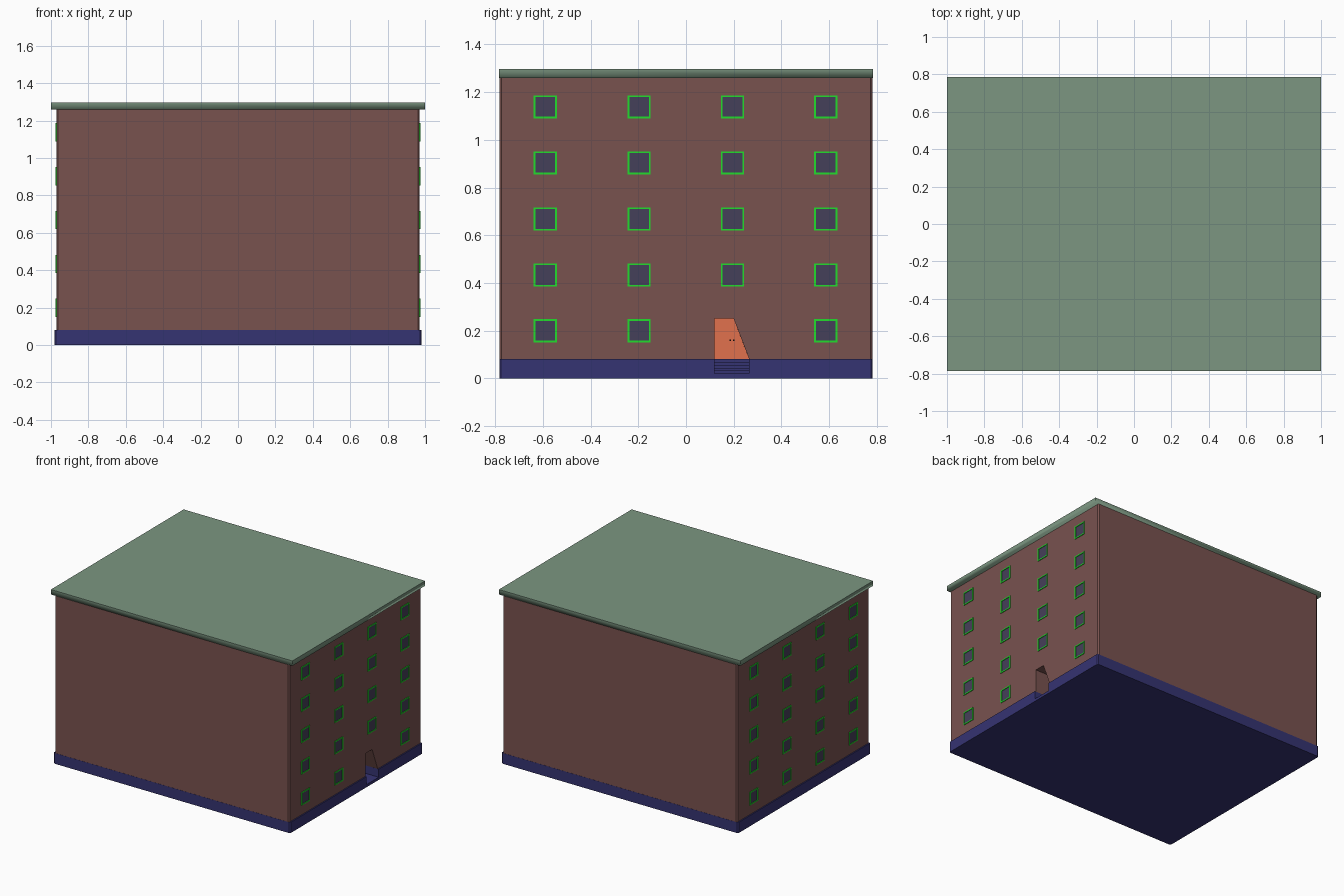
import bpy, bmesh

if "Cube" in bpy.data.objects:
    bpy.data.objects.remove(bpy.data.objects["Cube"])

def material(name, rgb):
    m = bpy.data.materials.new(name)
    m.diffuse_color = (*rgb, 1)
    m.use_nodes = True
    m.node_tree.nodes["Principled BSDF"].inputs["Base Color"].default_value = m.diffuse_color
    return m

BRICK = material("brick", (0.19, 0.085, 0.078))
NAVY = material("navy_plinth", (0.036, 0.033, 0.168))
ROOF = material("roof_green", (0.2, 0.305, 0.22))
GREEN = material("frame_green", (0.015, 0.73, 0.025))
GLASS = material("dark_glass", (0.06, 0.05, 0.10))
ORANGE = material("door_orange", (0.75, 0.165, 0.076))
BLACK = material("handle_dark", (0.03, 0.015, 0.01))

def finish(name, bm, mat):
    bmesh.ops.recalc_face_normals(bm, faces=bm.faces)
    me = bpy.data.meshes.new(name)
    bm.to_mesh(me)
    bm.free()
    if mat:
        me.materials.append(mat)
    ob = bpy.data.objects.new(name, me)
    bpy.context.collection.objects.link(ob)
    return ob

def add_box(bm, x0, x1, y0, y1, z0, z1):
    vs = bmesh.ops.create_cube(bm, size=1)["verts"]
    for v in vs:
        v.co = (x1 if v.co.x > 0 else x0,
                y1 if v.co.y > 0 else y0,
                z1 if v.co.z > 0 else z0)

def box(name, mat, *dims, chamfer=0):
    bm = bmesh.new()
    add_box(bm, *dims)
    if chamfer:  # cut the vertical corners
        edges = [e for e in bm.edges
                 if abs(e.verts[0].co.z - e.verts[1].co.z) > 0.01]
        bmesh.ops.bevel(bm, geom=edges, offset=chamfer, segments=1, affect='EDGES')
    return finish(name, bm, mat)

def prism(name, mat, yz, x0, x1):
    bm = bmesh.new()
    face = bm.faces.new([bm.verts.new((x0, y, z)) for y, z in yz])
    ext = bmesh.ops.extrude_face_region(bm, geom=[face])["geom"]
    for v in ext:
        if isinstance(v, bmesh.types.BMVert):
            v.co.x = x1
    return finish(name, bm, mat)

def cut(ob, cutter):
    mod = ob.modifiers.new("opening", 'BOOLEAN')
    mod.operation = 'DIFFERENCE'
    mod.solver = 'EXACT'
    mod.object = cutter
    cutter.hide_render = True
    cutter.hide_set(True)

# Main masses
DOOR_Y0, DOOR_Y1, DEPTH = 0.12, 0.265, 0.25
plinth = box("plinth", NAVY, -0.98, 0.98, -0.783, 0.783, 0, 0.08, chamfer=0.008)
walls = box("walls", BRICK, -0.971, 0.971, -0.782, 0.782, 0.08, 1.262, chamfer=0.008)
roof = box("roof_slab", ROOF, -1, 1, -0.785, 0.785, 1.26, 1.297)

# Roof rim is softly shaded below a crisp top edge
bm = bmesh.new()
bm.from_mesh(roof.data)
for f in bm.faces:
    f.smooth = f.normal.z < 0.5
for e in bm.edges:
    e.smooth = not all(v.co.z > 1.28 for v in e.verts) and \
        abs(e.verts[0].co.z - e.verts[1].co.z) < 0.01
bm.to_mesh(roof.data)
bm.free()

# Entrance recess with one slanted jamb, and stair notch in the plinth
back = 0.97 - DEPTH
cut(walls, prism("entrance_cutter", None,
                 [(DOOR_Y0, 0.06), (0.273, 0.06), (0.20, 0.25), (DOOR_Y0, 0.25)], back, 1.05))
cut(plinth, box("stair_cutter", None, back, 1.05, DOOR_Y0, DOOR_Y1, 0.02, 0.12))

# Entrance steps rising inside the recess
bm = bmesh.new()
STEPS = 5
for i in range(STEPS):
    z = 0.02 + 0.012 * i
    add_box(bm, back, 0.86 - i * 0.022, DOOR_Y0, DOOR_Y1, z, z + 0.012)
finish("entrance_steps", bm, NAVY)

# Door leaf and pair of handles
prism("entrance_door", ORANGE,
      [(DOOR_Y0, 0.08), (DOOR_Y1, 0.08), (0.20, 0.25), (DOOR_Y0, 0.25)], back, back + 0.01)
bm = bmesh.new()
for y in (0.185, 0.201):
    add_box(bm, back + 0.01, back + 0.018, y - 0.003, y + 0.003, 0.157, 0.163)
finish("door_handles", bm, BLACK)

# Windows on both end walls
frames, panes = bmesh.new(), bmesh.new()
H, T = 0.049, 0.008
for side in (-1, 1):
    x0, x1 = sorted((side * 0.96, side * 0.976))
    g0, g1 = sorted((side * 0.96, side * 0.9718))
    for col, y in enumerate((-0.59, -0.197, 0.195, 0.586)):
        for row, z in enumerate((0.2, 0.433, 0.668, 0.903, 1.138)):
            if side == 1 and col == 2 and row == 0:
                continue  # entrance takes this bay
            for s in (-1, 1):
                a, b = sorted((s * H, s * (H - T)))
                add_box(frames, x0, x1, y + a, y + b, z - H, z + H)
                add_box(frames, x0, x1, y - H + T, y + H - T, z + a, z + b)
            add_box(panes, g0, g1, y - H + T, y + H - T, z - H + T, z + H - T)
finish("window_frames", frames, GREEN)
finish("window_panes", panes, GLASS)
